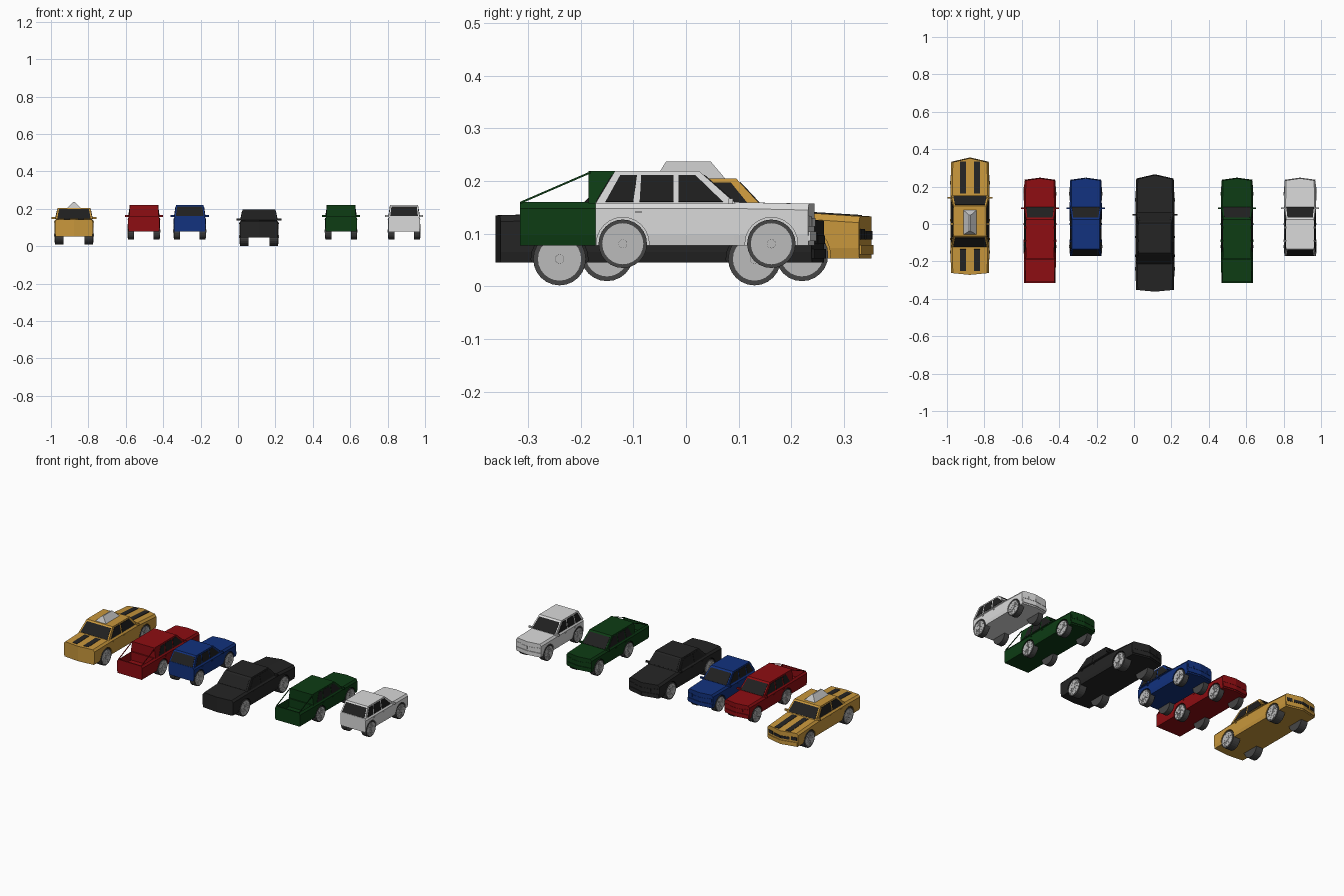
import bpy, bmesh, math
from mathutils import Vector, Matrix

if "Cube" in bpy.data.objects:
    bpy.data.objects.remove(bpy.data.objects["Cube"])


def material(name, rgb):
    m = bpy.data.materials.new(name)
    m.use_nodes = True
    m.diffuse_color = (*rgb, 1)
    node = m.node_tree.nodes["Principled BSDF"]
    node.inputs["Base Color"].default_value = (*rgb, 1)
    node.inputs["Roughness"].default_value = 0.6
    return m


yellow = material("yellow paint", (0.58, 0.31, 0.045))
red = material("red paint", (0.27, 0.004, 0.006))
blue = material("blue paint", (0.006, 0.032, 0.21))
black = material("black paint", (0.018, 0.018, 0.018))
green = material("green paint", (0.004, 0.045, 0.007))
white = material("white paint", (0.7, 0.7, 0.7))
glass = material("dark glass", (0.014, 0.014, 0.014))
rubber = material("tyre rubber", (0.06, 0.06, 0.06))
metal = material("wheel metal", (0.5, 0.5, 0.5))
lamp = material("sign grey", (0.55, 0.55, 0.55))

origin = Vector((0, 0, 0))
prefix = ""


def finish(name, bm, mat):
    bmesh.ops.recalc_face_normals(bm, faces=bm.faces)
    mesh = bpy.data.meshes.new(prefix + name)
    bm.to_mesh(mesh)
    bm.free()
    if mat:
        mesh.materials.append(mat)
    obj = bpy.data.objects.new(prefix + name, mesh)
    obj.location = origin
    bpy.context.collection.objects.link(obj)
    return obj


def add_loop(bm, a, b):
    """Closed solid between two matching rings."""
    va, vb = [bm.verts.new(p) for p in a], [bm.verts.new(p) for p in b]
    for i in range(len(a)):
        j = (i + 1) % len(a)
        bm.faces.new((va[i], va[j], vb[j], vb[i]))
    bm.faces.new(va)
    bm.faces.new(vb)


def frustum(name, low, z0, high, z1, mat):
    bm = bmesh.new()
    ring = lambda r, z: [(r[0], r[1], z), (r[2], r[1], z), (r[2], r[3], z), (r[0], r[3], z)]
    add_loop(bm, ring(low, z0), ring(high, z1))
    return finish(name, bm, mat)


def plate(name, pts, mat, t=0.0016):
    p = [Vector(q) for q in pts]
    n = (p[1] - p[0]).cross(p[3] - p[0]).normalized() * t
    bm = bmesh.new()
    add_loop(bm, [q - n for q in p], [q + n for q in p])
    return finish(name, bm, mat)


def disc(bm, x, y, z, r, depth, sides=24):
    turn = Matrix.Translation((x, y, z)) @ Matrix.Rotation(math.pi / 2, 4, "Y")
    bmesh.ops.create_cone(bm, cap_ends=True, segments=sides, radius1=r, radius2=r,
                          depth=depth, matrix=turn)


def wheel(name, side, x, y, z, r, width, rim):
    """x is the outer face of the tyre."""
    bm = bmesh.new()
    disc(bm, side * (x - width / 2), y, z, r, width)
    finish(name + "_tyre", bm, rubber)
    bm = bmesh.new()
    disc(bm, side * x, y, z, rim, 0.003)
    disc(bm, side * x, y, z, rim * 0.22, 0.009, 12)
    for k in range(8):
        m = (Matrix.Translation((side * x, y, z)) @ Matrix.Rotation(k * math.pi / 8, 4, "X")
             @ Matrix.Diagonal((0.005, 0.002, rim * 1.9, 1)))
        bmesh.ops.create_cube(bm, size=1, matrix=m)
    finish(name + "_rim", bm, metal)


def body(stations, hw, zb, mat):
    """Loft along y; each station is (y, top height, width scale, bow of the middle)."""
    bm = bmesh.new()
    rings = []
    for y, zt, s, bow in stations:
        half = [(0, zt), (0.9, zt), (1, zt - 0.012), (1, zb + 0.02), (0.96, zb), (0, zb)]
        pts = half + [(-u, z) for u, z in half[-2:0:-1]]
        rings.append([bm.verts.new((u * hw * s, y + bow * (1 - abs(u)), z)) for u, z in pts])
    n = len(rings[0])
    for a, b in zip(rings, rings[1:]):
        for i in range(n):
            bm.faces.new((a[i], a[(i + 1) % n], b[(i + 1) % n], b[i]))
    for r in (rings[0], rings[-1]):
        bm.faces.new(r[:6])
        bm.faces.new(r[5:] + r[:1])
    return finish("body", bm, mat)


def carve(obj, hw, wheels, bed):
    """Cut wheel arches, and the load bed where there is one."""
    bm = bmesh.new()
    for y, z, r, width in wheels:
        for side in (-1, 1):
            disc(bm, side * (hw - width / 2 + 0.01), y, z, r + 0.004, width + 0.03)
    if bed:
        m = Matrix.Translation((0, -0.25, 0.16)) @ Matrix.Diagonal((0.15, 0.115, 0.1, 1))
        bmesh.ops.create_cube(bm, size=1, matrix=m)
    cutter = finish("cutter", bm, None)
    cutter.hide_render = True
    mod = obj.modifiers.new("cut", "BOOLEAN")
    mod.operation, mod.object, mod.solver = "DIFFERENCE", cutter, "EXACT"
    bpy.context.view_layer.update()
    mesh = bpy.data.meshes.new_from_object(obj.evaluated_get(bpy.context.evaluated_depsgraph_get()))
    obj.modifiers.clear()
    obj.data = mesh
    bpy.data.objects.remove(cutter)


def cabin(base, roof, z0, z1, wb, wt, windows, mat, rear_glass):
    """base and roof are (rear y, front y)."""
    frustum("cabin", (-wb, base[0], wb, base[1]), z0, (-wt, roof[0], wt, roof[1]), z1, mat)
    mix = lambda a, b, t: a + (b - a) * t
    lo, hi = 0.06, 0.87
    zl, zh = mix(z0, z1, lo), mix(z0, z1, hi)
    xl, xh = mix(wb, wt, lo), mix(wb, wt, hi)
    for side, label in ((1, "left"), (-1, "right")):
        for i, (a, b, c, d) in enumerate(windows):
            plate(f"{label}_window_{i + 1}", [(side * xl, a, zl), (side * xl, b, zl),
                  (side * xh, c, zh), (side * xh, d, zh)], glass)
    for end, label in ((1, "windscreen"), (0, "rear_window")):
        if end or rear_glass:
            yl, yh = mix(base[end], roof[end], lo), mix(base[end], roof[end], hi)
            plate(label, [(-xl * 0.9, yl, zl), (xl * 0.9, yl, zl),
                          (xh * 0.9, yh, zh), (-xh * 0.9, yh, zh)], glass)


def fittings(hw, mirror, z, handles, nose, bow, zb, mat, grille):
    for side, label in ((1, "left"), (-1, "right")):
        x0, x1 = sorted((side * (hw - 0.012), side * (hw + 0.016)))
        r = (x0, mirror - 0.004, x1, mirror + 0.004)
        frustum(label + "_mirror", r, z, r, z + 0.011, mat)
        for i, y in enumerate(handles):
            r = (side * hw - 0.002, y - 0.006, side * hw + 0.002, y + 0.006)
            frustum(f"{label}_handle_{i + 1}", r, z - 0.017, r, z - 0.013, mat)
        # Bumper and grille follow the pointed nose
        strip = lambda u, v, a, b: [(side * hw * u, nose + bow * (1 - u), a),
                                    (side * hw * v, nose + bow * (1 - v), a),
                                    (side * hw * v, nose + bow * (1 - v), b),
                                    (side * hw * u, nose + bow * (1 - u), b)]
        plate(label + "_front_bumper", strip(0, 0.94, zb + 0.008, zb + 0.026), mat, 0.004)
        plate(label + "_grille", strip(0, 0.5, zb + 0.036, zb + 0.052), grille)
        plate(label + "_headlight", strip(0.58, 0.9, zb + 0.036, zb + 0.056), grille)


def all_wheels(hw, spots, rim):
    for (y, z, r, width), end in zip(spots, ("rear", "front")):
        for side, label in ((1, "left"), (-1, "right")):
            wheel(f"{label}_{end}_wheel", side, hw - 0.002, y, z, r, width, rim)


def saloon(mat, grille):
    hw, zb = 0.104, 0.053
    spots = [(-0.15, 0.06, 0.05, 0.045), (0.22, 0.06, 0.05, 0.045)]
    obj = body([(-0.262, 0.143, 0.98, -0.01), (-0.125, 0.147, 1, 0), (0.15, 0.145, 1, 0),
                (0.328, 0.133, 0.98, 0.024)], hw, zb, mat)
    carve(obj, hw, spots, False)
    all_wheels(hw, spots, 0.041)
    cabin((-0.125, 0.152), (-0.065, 0.095), 0.144, 0.205, 0.1, 0.087,
          [(-0.1, -0.005, -0.005, -0.055), (0.006, 0.125, 0.085, 0.006)], mat, True)
    fittings(hw, 0.14, 0.144, (-0.08, 0.02), 0.328, 0.024, zb, mat, grille)


def compact(mat, pickup):
    hw, zb = 0.086, 0.078
    rear = -0.315 if pickup else -0.172
    spots = [(-0.12, 0.081, 0.046, 0.032), (0.162, 0.081, 0.046, 0.032)]
    obj = body([(rear, 0.16, 0.98, 0), (0.09, 0.16, 1, 0), (0.232, 0.157, 0.97, 0.012)],
               hw, zb, mat)
    carve(obj, hw, spots, pickup)
    all_wheels(hw, spots, 0.039)
    back = (-0.185, -0.185) if pickup else (-0.172, -0.135)
    cabin((back[0], 0.095), (back[1], 0.025), 0.157, 0.219, 0.083, 0.074,
          [(-0.153, -0.1, -0.093, -0.125), (-0.088, -0.024, -0.024, -0.085),
           (-0.014, 0.07, 0.018, -0.014)], mat, not pickup)
    fittings(hw, 0.085, 0.156, (-0.09, 0.0), 0.232, 0.012, zb, mat, mat)
    if pickup:
        for x, label in ((0.076, "left"), (-0.076, "right")):
            plate(label + "_bed_bar", [(x, -0.314, 0.157), (x, -0.18, 0.215),
                                       (x, -0.18, 0.219), (x, -0.314, 0.161)], mat, 0.002)


# Taxi with stripes and roof sign
prefix, origin = "taxi_", Vector((-0.877, 0, 0))
saloon(yellow, black)
for s, label in ((1, "left"), (-1, "right")):
    a, b = s * 0.021, s * 0.053
    for part, y0, z0, y1, z1 in (("hood", 0.162, 0.1445, 0.334, 0.134),
                                 ("boot", -0.252, 0.1435, -0.135, 0.147)):
        plate(f"{label}_{part}_stripe", [(a, y0, z0), (b, y0, z0), (b, y1, z1), (a, y1, z1)], black)
frustum("roof_sign", (-0.036, -0.058, 0.036, 0.075), 0.204, (-0.004, -0.038, 0.004, 0.047), 0.237, lamp)

# Black saloon
prefix, origin = "black_saloon_", Vector((0.112, -0.09, -0.008))
saloon(black, black)

# Pickups and hatchbacks
for prefix, x, paint, pickup in (("red_pickup_", -0.503, red, True),
                                 ("blue_hatchback_", -0.258, blue, False),
                                 ("green_pickup_", 0.551, green, True),
                                 ("white_hatchback_", 0.888, white, False)):
    origin = Vector((x, 0, 0))
    compact(paint, pickup)
